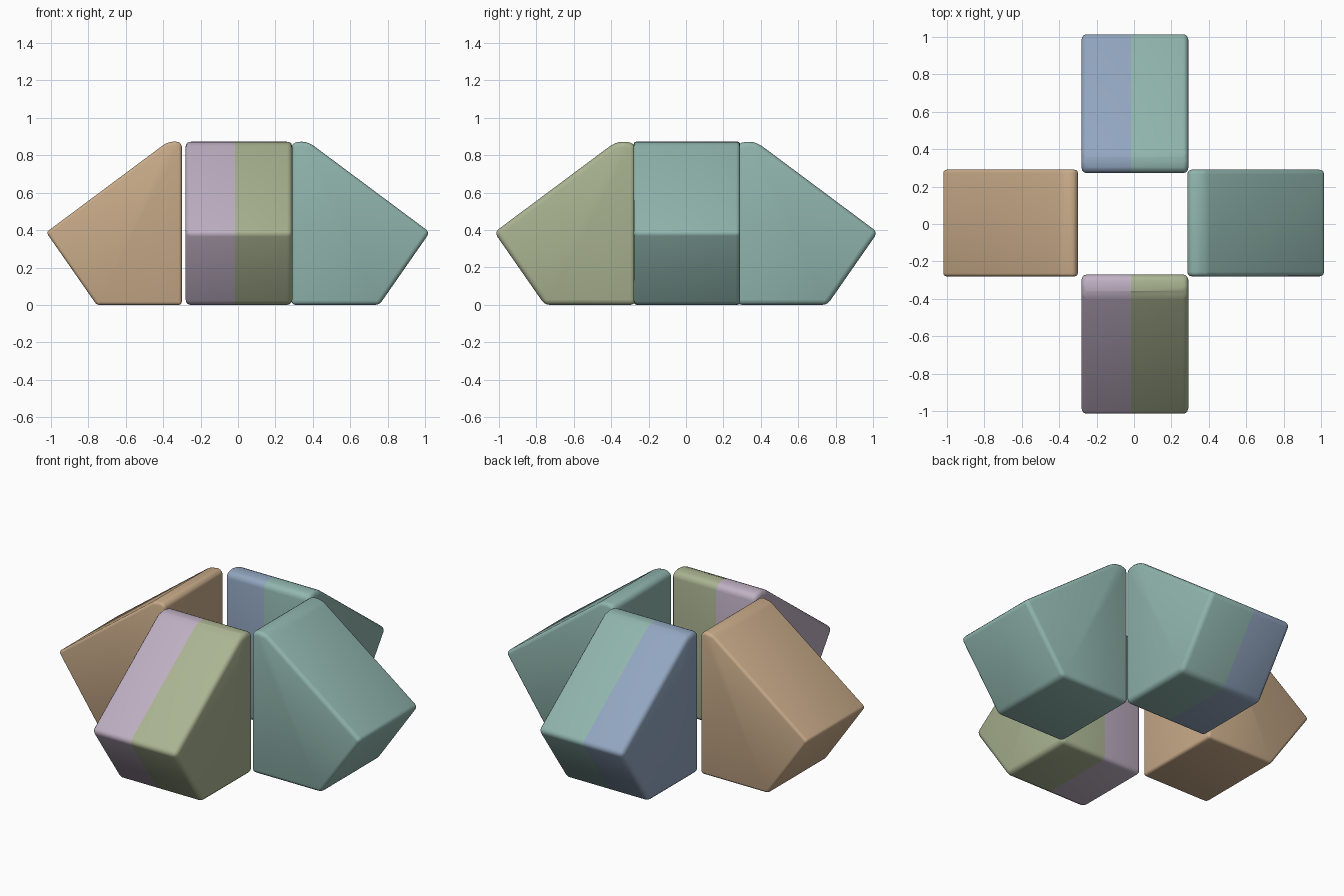
import bpy
import bmesh
from math import radians, pi
from mathutils import Matrix, Vector

if "Cube" in bpy.data.objects:
    bpy.data.objects.remove(bpy.data.objects["Cube"], do_unlink=True)


def make_material(name, rgb):
    linear = [((c / 255 + 0.055) / 1.055) ** 2.4 for c in rgb] + [1.0]
    mat = bpy.data.materials.new(name)
    mat.use_nodes = True
    mat.diffuse_color = linear
    mat.node_tree.nodes["Principled BSDF"].inputs["Base Color"].default_value = linear
    return mat


tan = make_material("tan", (202, 172, 138))
teal = make_material("teal", (145, 182, 174))
mauve = make_material("mauve", (191, 176, 195))
green = make_material("olive green", (170, 180, 146))
blue = make_material("slate blue", (146, 166, 192))

# Side outline of a wedge: distance from the centre, height
OUTLINE = [(0, 0), (0.755, 0), (1.025, 0.388), (0.385, 0.865), (0.33, 0.876), (0, 0.86)]
SPLIT = -0.015


def wedge(name, mat, inner, turn, sides, keep=0):
    """Rounded wedge pointing along +x, then turned; keep +1 or -1 cuts it at the split."""
    bm = bmesh.new()
    verts = [bm.verts.new((max(r, inner), sides[0], z)) for r, z in OUTLINE]
    face = bm.faces.new(verts)
    new = bmesh.ops.extrude_face_region(bm, geom=[face])["geom"]
    bmesh.ops.translate(bm, vec=(0, sides[1] - sides[0], 0),
                        verts=[v for v in new if isinstance(v, bmesh.types.BMVert)])
    bmesh.ops.recalc_face_normals(bm, faces=bm.faces)
    edges = [e for e in bm.edges if e.calc_face_angle() > radians(25)]
    bmesh.ops.bevel(bm, geom=edges, offset=0.042, offset_type='OFFSET', segments=3,
                    profile=0.5, affect='EDGES', clamp_overlap=True)
    bmesh.ops.transform(bm, matrix=Matrix.Rotation(turn, 4, 'Z'), verts=bm.verts)

    # Flat cut where two halves meet
    if keep:
        geom = bm.verts[:] + bm.edges[:] + bm.faces[:]
        cut = bmesh.ops.bisect_plane(bm, geom=geom, plane_co=Vector((SPLIT, 0, 0)),
                                     plane_no=Vector((-keep, 0, 0)), clear_outer=True)
        rim = [e for e in cut["geom_cut"] if isinstance(e, bmesh.types.BMEdge)]
        bmesh.ops.edgenet_fill(bm, edges=rim)
    bmesh.ops.recalc_face_normals(bm, faces=bm.faces)

    mesh = bpy.data.meshes.new(name)
    bm.to_mesh(mesh)
    bm.free()
    mesh.materials.append(mat)
    obj = bpy.data.objects.new(name, mesh)
    bpy.context.collection.objects.link(obj)
    bpy.ops.object.select_all(action='DESELECT')
    obj.select_set(True)
    bpy.context.view_layer.objects.active = obj
    bpy.ops.object.shade_smooth_by_angle(angle=radians(40))


# Whole wedges at the sides
wedge("left_wedge", teal, 0.285, 0, (-0.28, 0.29))
wedge("right_wedge", tan, 0.30, pi, (-0.29, 0.28))

# Split wedges at the front and back
wedge("front_wedge_right_half", mauve, 0.27, -pi / 2, (-0.28, 0.29), -1)
wedge("front_wedge_left_half", green, 0.27, -pi / 2, (-0.28, 0.29), 1)
wedge("back_wedge_right_half", blue, 0.272, pi / 2, (-0.29, 0.28), -1)
wedge("back_wedge_left_half", teal, 0.272, pi / 2, (-0.29, 0.28), 1)
